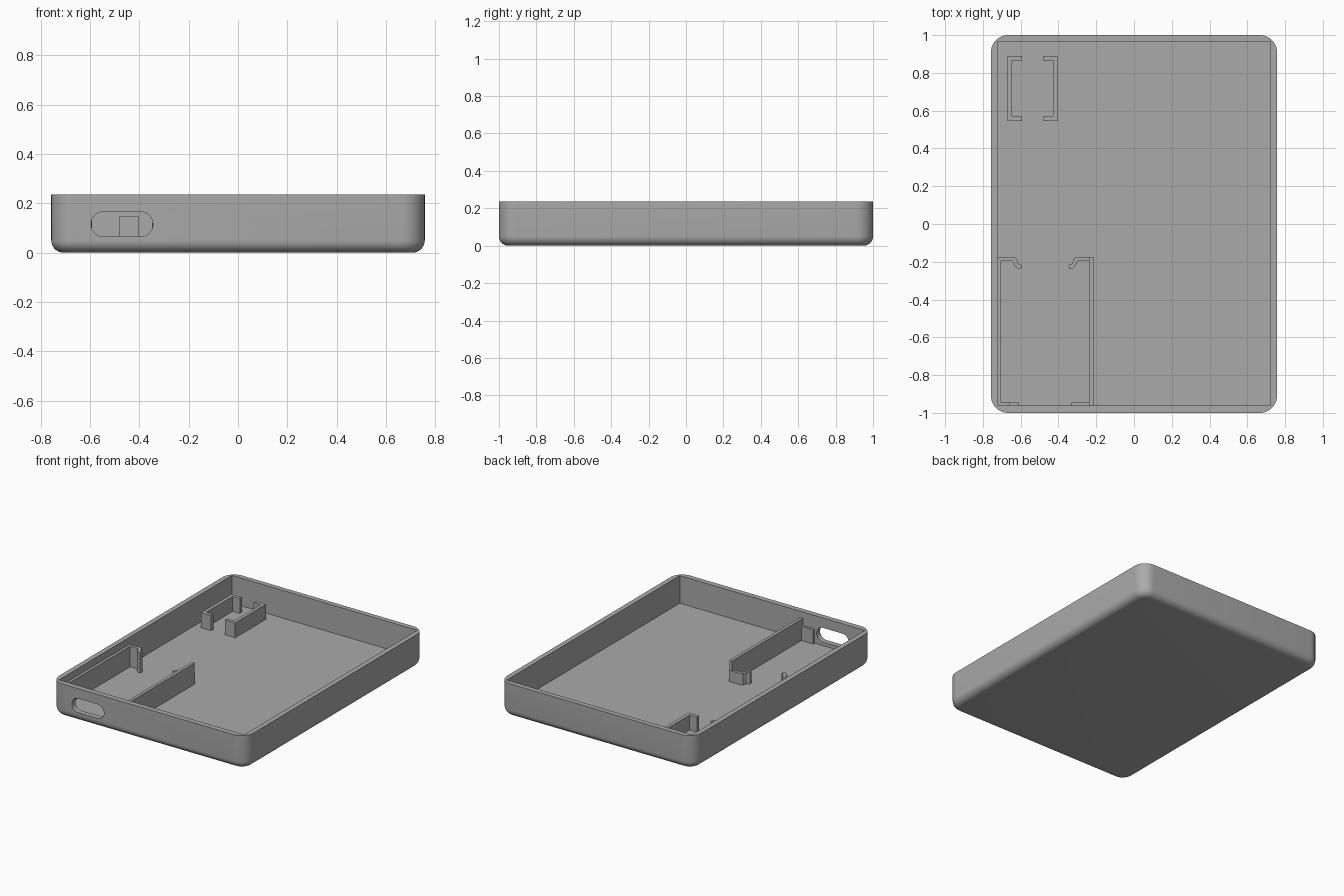
import bpy, bmesh, math
from mathutils import Vector

old = bpy.data.objects.get("Cube")
if old:
    bpy.data.objects.remove(old)

grey = bpy.data.materials.new("plain grey")
grey.use_nodes = True
COLOUR = (0.4, 0.4, 0.4, 1)
grey.diffuse_color = COLOUR
grey.node_tree.nodes["Principled BSDF"].inputs["Base Color"].default_value = COLOUR

HX, HY, HEIGHT = 0.757, 1.0, 0.235     # outer half sizes and height
FLOOR = 0.04
MID = -0.47                            # symmetry line of the long holder


def finish(name, bm):
    bmesh.ops.recalc_face_normals(bm, faces=bm.faces)
    mesh = bpy.data.meshes.new(name)
    bm.to_mesh(mesh)
    bm.free()
    mesh.materials.append(grey)
    obj = bpy.data.objects.new(name, mesh)
    bpy.context.collection.objects.link(obj)
    return obj


def loft(name, rings):
    """Skin a stack of equal rings and cap both ends."""
    bm = bmesh.new()
    loops = [[bm.verts.new(p) for p in ring] for ring in rings]
    n = len(loops[0])
    for a, b in zip(loops, loops[1:]):
        for i in range(n):
            j = (i + 1) % n
            bm.faces.new((a[i], a[j], b[j], b[i]))
    bm.faces.new(loops[0])
    bm.faces.new(loops[-1])
    return finish(name, bm)


def prism(name, outline, top, bottom=FLOOR - 0.005):
    return loft(name, [[(x, y, z) for x, y in outline] for z in (bottom, top)])


def box(name, x0, x1, y0, y1, top, bottom=FLOOR - 0.005):
    return prism(name, [(x0, y0), (x1, y0), (x1, y1), (x0, y1)], top, bottom)


def rounded(hx, hy, r, steps=10):
    pts = []
    for k, (sx, sy) in enumerate([(1, 1), (-1, 1), (-1, -1), (1, -1)]):
        for i in range(steps + 1):
            a = math.pi / 2 * (k + i / steps)
            pts.append((sx * (hx - r) + r * math.cos(a),
                        sy * (hy - r) + r * math.sin(a)))
    return pts


def ribbon(name, path, width, top):
    """Upright wall of constant width along a flat path."""
    pts = [Vector(p) for p in path]
    sides = ([], [])
    for i, p in enumerate(pts):
        a = (p - pts[i - 1]).normalized() if i else (pts[1] - p).normalized()
        b = (pts[i + 1] - p).normalized() if i < len(pts) - 1 else a
        normal = Vector((-(a + b).y, (a + b).x)).normalized()
        off = normal * width / 2 / normal.dot(Vector((-a.y, a.x)))
        sides[0].append(p + off)
        sides[1].append(p - off)
    return prism(name, sides[0] + sides[1][::-1], top)


def cut(obj, cutter):
    mod = obj.modifiers.new("cut", 'BOOLEAN')
    mod.operation = 'DIFFERENCE'
    mod.solver = 'EXACT'
    mod.object = cutter
    bpy.context.view_layer.objects.active = obj
    bpy.ops.object.modifier_apply(modifier=mod.name)
    bpy.data.objects.remove(cutter)


# Tray body: rounded corners and a rounded bottom edge
rings = []
FILLET, CORNER, STEPS = 0.05, 0.09, 8
for i in range(STEPS + 1):
    a = math.pi / 2 * i / STEPS
    inset = FILLET * (1 - math.sin(a))
    z = FILLET * (1 - math.cos(a))
    rings.append([(x, y, z) for x, y in rounded(HX - inset, HY - inset, CORNER - inset)])
rings.append([(x, y, HEIGHT) for x, y in rounded(HX, HY, CORNER)])
tray = loft("tray", rings)

# Square-cornered cavity, then the port slot through the front wall
cut(tray, box("cavity_cutter", -0.722, 0.722, -0.962, 0.965, 0.4, FLOOR))
slot = [(MID + x, 0.115 + z) for x, z in rounded(0.125, 0.05, 0.0495)]
cut(tray, loft("slot_cutter", [[(x, y, z) for x, z in slot] for y in (-1.1, -0.93)]))

bpy.ops.object.select_all(action='DESELECT')
tray.select_set(True)
bpy.context.view_layer.objects.active = tray
bpy.ops.object.shade_smooth_by_angle(angle=math.radians(30))

# Long holder: two rails with curved hooks at the back and tabs at the front
HOOK = [(-0.725, -0.185), (-0.642, -0.185), (-0.632, -0.189), (-0.627, -0.2),
        (-0.622, -0.215), (-0.612, -0.224), (-0.595, -0.228)]
for side, sign, rail_top, hook_top in (("right", 1, 0.185, 0.185), ("left", -1, 0.19, 0.12)):
    def place(x):
        return MID + sign * (x - MID)
    box(side + "_rail", place(-0.725), place(-0.703), -0.965, -0.175, rail_top)
    ribbon(side + "_hook", [(place(x), y) for x, y in HOOK], 0.022, hook_top)
    box(side + "_front_tab", place(-0.71), place(-0.61), -0.965, -0.945, 0.14)
box("right_tab_riser", -0.71, -0.66, -0.965, -0.945, 0.185)

# Small holder: two facing channel brackets
CENTRE = -0.5375
CHANNEL = [(-0.592, 0.558), (-0.659, 0.558), (-0.659, 0.877), (-0.592, 0.877)]
for side, sign in (("right", 1), ("left", -1)):
    ribbon(side + "_bracket", [(CENTRE + sign * (x - CENTRE), y) for x, y in CHANNEL],
           0.024, 0.146)
